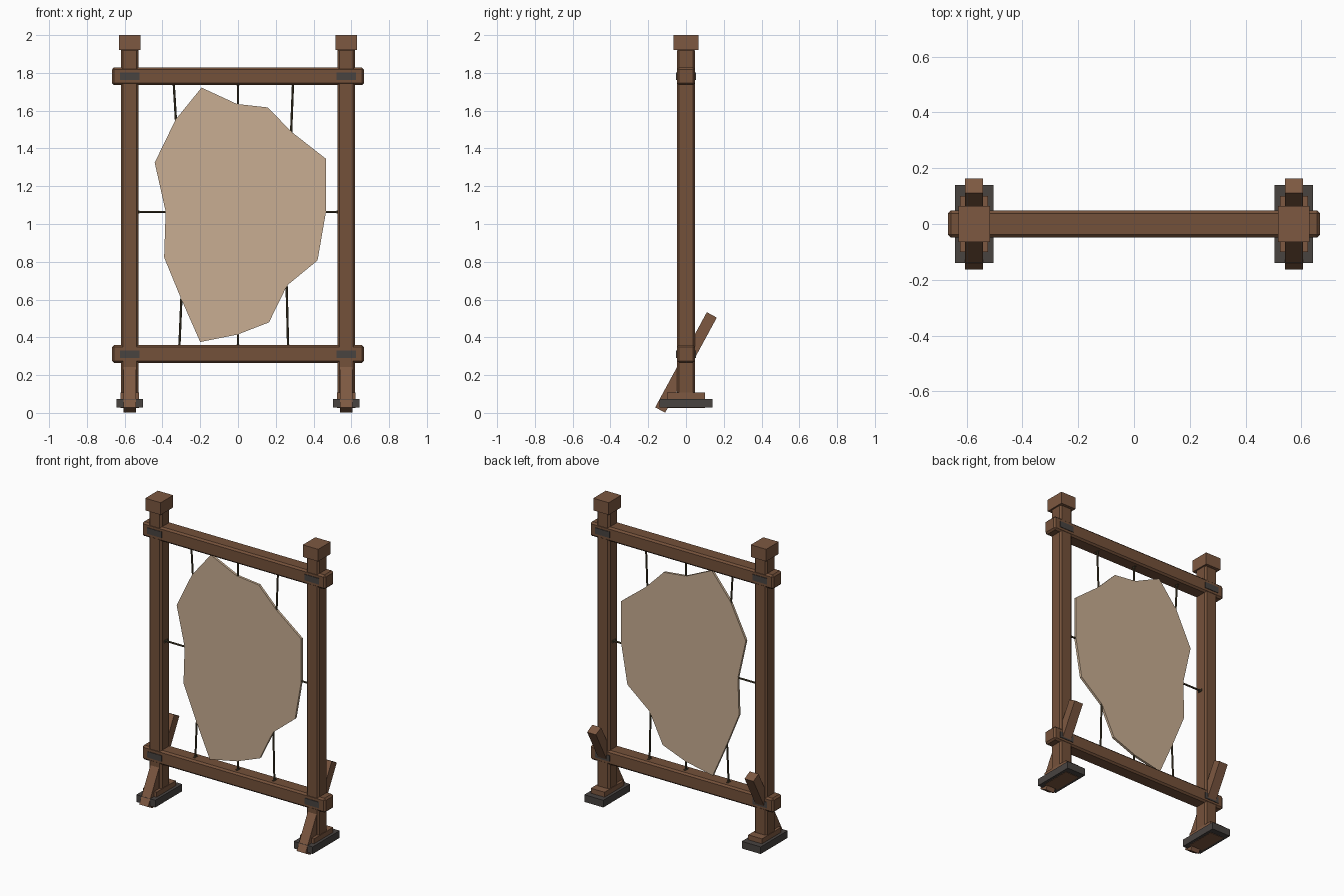
import bpy, bmesh, math
from mathutils import Vector

if "Cube" in bpy.data.objects:
    bpy.data.objects.remove(bpy.data.objects["Cube"])


def mat(name, r, g, b):
    lin = [((c / 255 + 0.055) / 1.055) ** 2.4 for c in (r, g, b)]
    m = bpy.data.materials.new(name)
    m.diffuse_color = (*lin, 1)
    m.use_nodes = True
    m.node_tree.nodes["Principled BSDF"].inputs["Base Color"].default_value = m.diffuse_color
    return m


WOOD = mat("brown wood", 116, 81, 58)
LIGHT = mat("light brown wood", 125, 88, 65)
METAL = mat("dark metal", 72, 67, 64)
HIDE = mat("tan hide", 200, 174, 146)
ROPE = mat("olive rope", 76, 67, 48)


def finish(name, bm, material):
    bmesh.ops.recalc_face_normals(bm, faces=bm.faces)
    me = bpy.data.meshes.new(name)
    bm.to_mesh(me)
    bm.free()
    me.materials.append(material)
    ob = bpy.data.objects.new(name, me)
    bpy.context.collection.objects.link(ob)
    return ob


def box(name, center, size, material, bevel=0, tilt=0):
    bm = bmesh.new()
    bmesh.ops.create_cube(bm, size=1)
    for v in bm.verts:
        v.co = Vector([a * b for a, b in zip(v.co, size)])
    ob = finish(name, bm, material)
    ob.location = center
    ob.rotation_euler.x = tilt
    if bevel:
        mod = ob.modifiers.new("bevel", 'BEVEL')
        mod.width = bevel
        mod.segments = 1
    return ob


def rod(name, a, b, radius, material, sides=8):
    a, b = Vector(a), Vector(b)
    bm = bmesh.new()
    bmesh.ops.create_cone(bm, cap_ends=True, segments=sides, radius1=radius,
                          radius2=radius, depth=(b - a).length)
    ob = finish(name, bm, material)
    ob.location = (a + b) / 2
    ob.rotation_euler = (b - a).to_track_quat('Z', 'Y').to_euler()
    return ob


# Posts with caps, feet and slanted braces
for side, s in (("left", -1), ("right", 1)):
    x = s * 0.573
    box(side + "_post", (x, 0, 1.005), (0.094, 0.094, 1.85), WOOD, 0.011)
    box(side + "_post_cap", (x, 0, 1.96), (0.112, 0.13, 0.08), LIGHT)
    box(side + "_foot_block", (x, 0, 0.066), (0.1, 0.2, 0.082), LIGHT)
    box(side + "_foot_plate", (x, 0, 0.051), (0.138, 0.28, 0.047), METAL)
    box(side + "_brace", (x, 0, 0.267), (0.064, 0.06, 0.573), LIGHT,
        tilt=-math.radians(28.5))
    # Metal straps where posts cross the beams
    for level, z in (("lower", 0.31), ("upper", 1.782)):
        box(f"{side}_{level}_strap", (x, 0, z), (0.104, 0.104, 0.04), METAL)

# Cross beams
for level, z in (("lower", 0.312), ("upper", 1.782)):
    box(level + "_beam", (0, 0, z), (1.334, 0.097, 0.094), WOOD, 0.011)

# Stretched hide
outline = [(-.193, 1.722), (-.005, 1.635), (.157, 1.617), (.287, 1.485),
           (.466, 1.345), (.466, 1.066), (.421, .807), (.26, .675),
           (.164, .479), (-.002, .415), (-.2, .375), (-.304, .611),
           (-.391, .823), (-.383, 1.066), (-.441, 1.325), (-.33, 1.553)]
bm = bmesh.new()
face = bm.faces.new([bm.verts.new((x, -0.008, z)) for x, z in outline])
ext = bmesh.ops.extrude_face_region(bm, geom=[face])
for v in ext["geom"]:
    if isinstance(v, bmesh.types.BMVert):
        v.co.y = 0.008
finish("stretched_hide", bm, HIDE)

# Ropes: frame end, hide end, with a small knot at the frame
ropes = [((-.34, 1.74), (-.328, 1.54)), ((0, 1.74), (0, 1.625)),
         ((.291, 1.74), (.281, 1.48)), ((-.527, 1.064), (-.375, 1.064)),
         ((.527, 1.064), (.46, 1.064)), ((-.31, .355), (-.299, .62)),
         ((0, .355), (0, .425)), ((.265, .355), (.257, .685))]
for i, (a, b) in enumerate(ropes):
    rod(f"rope_{i + 1}", (a[0], 0, a[1]), (b[0], 0, b[1]), 0.006, ROPE)
    rod(f"rope_knot_{i + 1}", (a[0], -0.016, a[1]), (a[0], 0.016, a[1]),
        0.009, ROPE)
